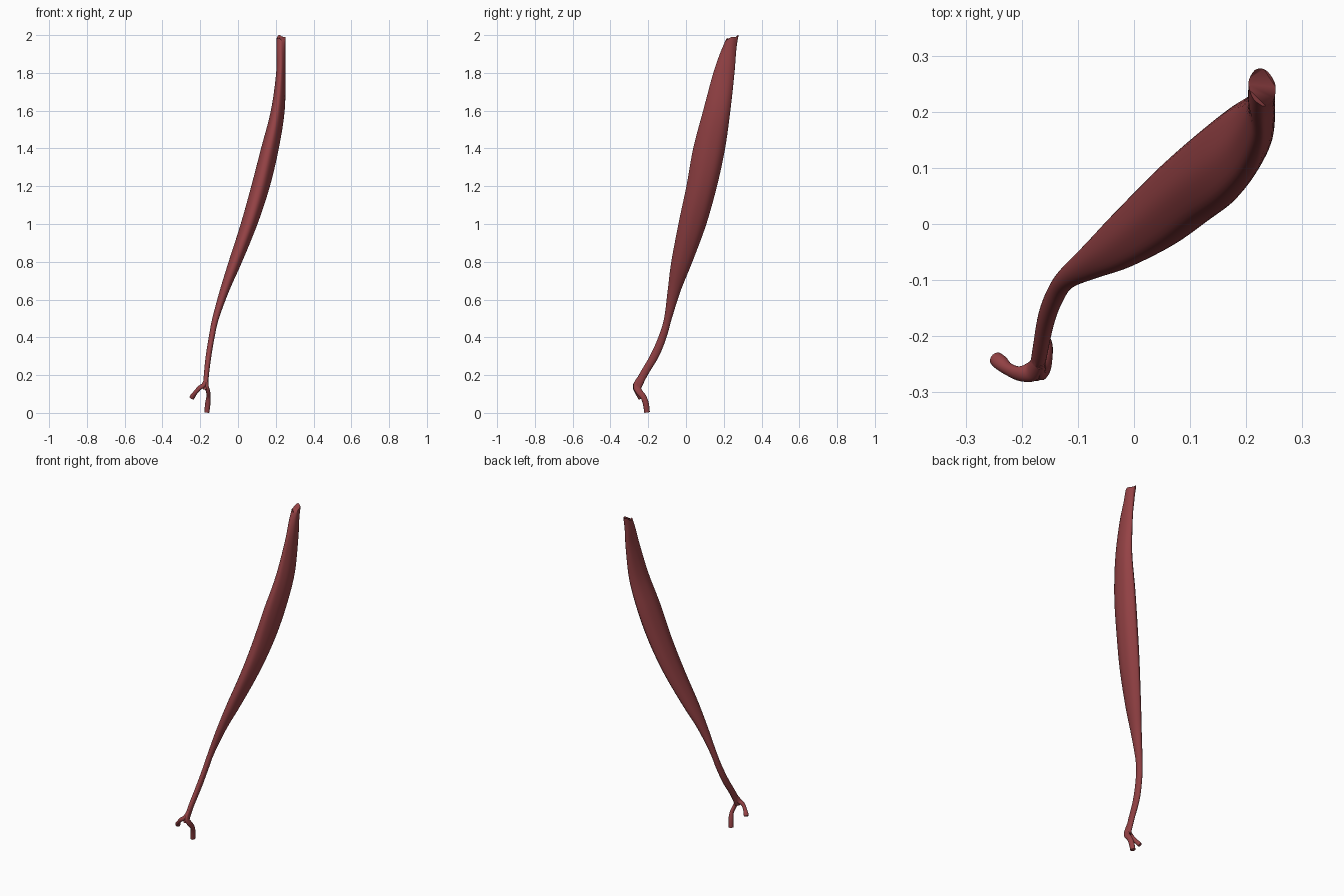
import bpy, bmesh, math
from mathutils import Vector

if "Cube" in bpy.data.objects:
    bpy.data.objects.remove(bpy.data.objects["Cube"])

red = bpy.data.materials.new("muscle_red")
red.diffuse_color = (0.30, 0.055, 0.06, 1)
red.use_nodes = True
red.node_tree.nodes["Principled BSDF"].inputs["Base Color"].default_value = red.diffuse_color


def spline(rows, steps):
    """Catmull-Rom interpolation of whole station rows."""
    out = []
    for i in range(len(rows) - 1):
        p0, p1 = rows[max(i - 1, 0)], rows[i]
        p2, p3 = rows[i + 1], rows[min(i + 2, len(rows) - 1)]
        for k in range(steps):
            t = k / steps
            out.append([0.5 * (2 * b + (c - a) * t + (2 * a - 5 * b + 4 * c - d) * t * t
                               + (3 * b - a - 3 * c + d) * t ** 3)
                        for a, b, c, d in zip(p0, p1, p2, p3)])
    return out + [list(rows[-1])]


def loft(name, rings):
    """Skin a list of vertex rings and cap both ends."""
    bm = bmesh.new()
    vr = [[bm.verts.new(p) for p in ring] for ring in rings]
    n = len(vr[0])
    for a, b in zip(vr, vr[1:]):
        for i in range(n):
            bm.faces.new((a[i], a[(i + 1) % n], b[(i + 1) % n], b[i]))
    bm.faces.new(vr[0])
    bm.faces.new(vr[-1])
    bmesh.ops.recalc_face_normals(bm, faces=bm.faces)
    me = bpy.data.meshes.new(name)
    bm.to_mesh(me)
    bm.free()
    ob = bpy.data.objects.new(name, me)
    bpy.context.collection.objects.link(ob)
    me.materials.append(red)
    return ob


def power(v, p):
    return math.copysign(abs(v) ** p, v)


# Belly and main tendon: z, x min, x max, y min, y max, diagonal lean
stations = [
    (0.125, -0.186, -0.160, -0.280, -0.240, 0.0),
    (0.20, -0.181, -0.154, -0.250, -0.203, 0.0),
    (0.30, -0.171, -0.141, -0.192, -0.143, 0.0),
    (0.40, -0.155, -0.124, -0.147, -0.103, 0.0),
    (0.50, -0.136, -0.101, -0.116, -0.075, 0.0),
    (0.65, -0.096, -0.045, -0.097, -0.027, 0.0),
    (0.80, -0.050, 0.022, -0.079, 0.034, 0.05),
    (1.00, 0.014, 0.104, -0.042, 0.108, 0.05),
    (1.20, 0.070, 0.170, 0.000, 0.164, 0.1),
    (1.40, 0.122, 0.217, 0.036, 0.207, 0.15),
    (1.60, 0.174, 0.248, 0.089, 0.235, 0.2),
    (1.80, 0.202, 0.252, 0.144, 0.257, 0.1),
    (1.92, 0.203, 0.251, 0.186, 0.267, 0.0),
    (1.985, 0.204, 0.253, 0.210, 0.278, -0.15),
]
rings = []
for z, x0, x1, y0, y1, lean in spline(stations, 5):
    fleshy = min(1, max(0, (z - 0.5) / 0.4))
    top = max(0, (z - 1.9) / 0.085)
    ring = []
    for k in range(40):
        t = math.tau * k / 40
        g = 1 - 0.025 * fleshy * (1 - math.cos(7 * t + 2 * z)) / 2
        c = power(math.cos(t), 1 + 0.15 * fleshy) * g
        s = math.sin(t + lean) * g
        # uneven torn edge at the upper end
        dz = top * (0.010 * s + 0.006 * math.cos(3 * t))
        ring.append(((x0 + x1) / 2 + (x1 - x0) / 2 * c,
                     (y0 + y1) / 2 + (y1 - y0) / 2 * s, z + dz))
    rings.append(ring)
muscle = loft("muscle_belly_and_tendon", rings)

# Dimple the upper end cap
bm = bmesh.new()
bm.from_mesh(muscle.data)
cap = max(bm.faces, key=lambda f: f.calc_center_median().z)
centre = bmesh.ops.poke(bm, faces=[cap])["verts"][0]
centre.co.z -= 0.02
bm.to_mesh(muscle.data)
bm.free()


def slip(name, path):
    """Tendon slip: x, y, z, radius across, radius deep."""
    pts = spline(path, 5)
    rings = []
    for i, p in enumerate(pts):
        d = (Vector(pts[min(i + 1, len(pts) - 1)][:3]) - Vector(pts[max(i - 1, 0)][:3])).normalized()
        v = d.cross(Vector((1, 0.3, 0))).normalized()
        u = v.cross(d)
        rings.append([Vector(p[:3]) + u * p[3] * math.cos(math.tau * k / 20)
                      + v * p[4] * math.sin(math.tau * k / 20) for k in range(20)])
    return loft(name, rings)


# Forked tendon slips
slips = [
    slip("outer_slip", [(-0.170, -0.245, 0.180, 0.010, 0.016), (-0.180, -0.262, 0.148, 0.013, 0.018),
                        (-0.203, -0.267, 0.133, 0.011, 0.014), (-0.225, -0.258, 0.108, 0.011, 0.012),
                        (-0.238, -0.247, 0.091, 0.014, 0.013), (-0.245, -0.241, 0.079, 0.013, 0.013)]),
    slip("inner_slip", [(-0.168, -0.240, 0.185, 0.010, 0.016), (-0.169, -0.259, 0.145, 0.012, 0.020),
                        (-0.159, -0.250, 0.115, 0.011, 0.018), (-0.156, -0.226, 0.085, 0.011, 0.016),
                        (-0.160, -0.213, 0.050, 0.014, 0.016), (-0.165, -0.206, 0.003, 0.013, 0.015)]),
]

# Fuse the slips into the tendon
bpy.context.view_layer.objects.active = muscle
muscle.select_set(True)
for s in slips:
    m = muscle.modifiers.new("fuse", "BOOLEAN")
    m.operation, m.solver, m.object = "UNION", "EXACT", s
    bpy.ops.object.modifier_apply(modifier=m.name)
    bpy.data.objects.remove(s)
bpy.ops.object.shade_smooth_by_angle(angle=math.radians(50))
